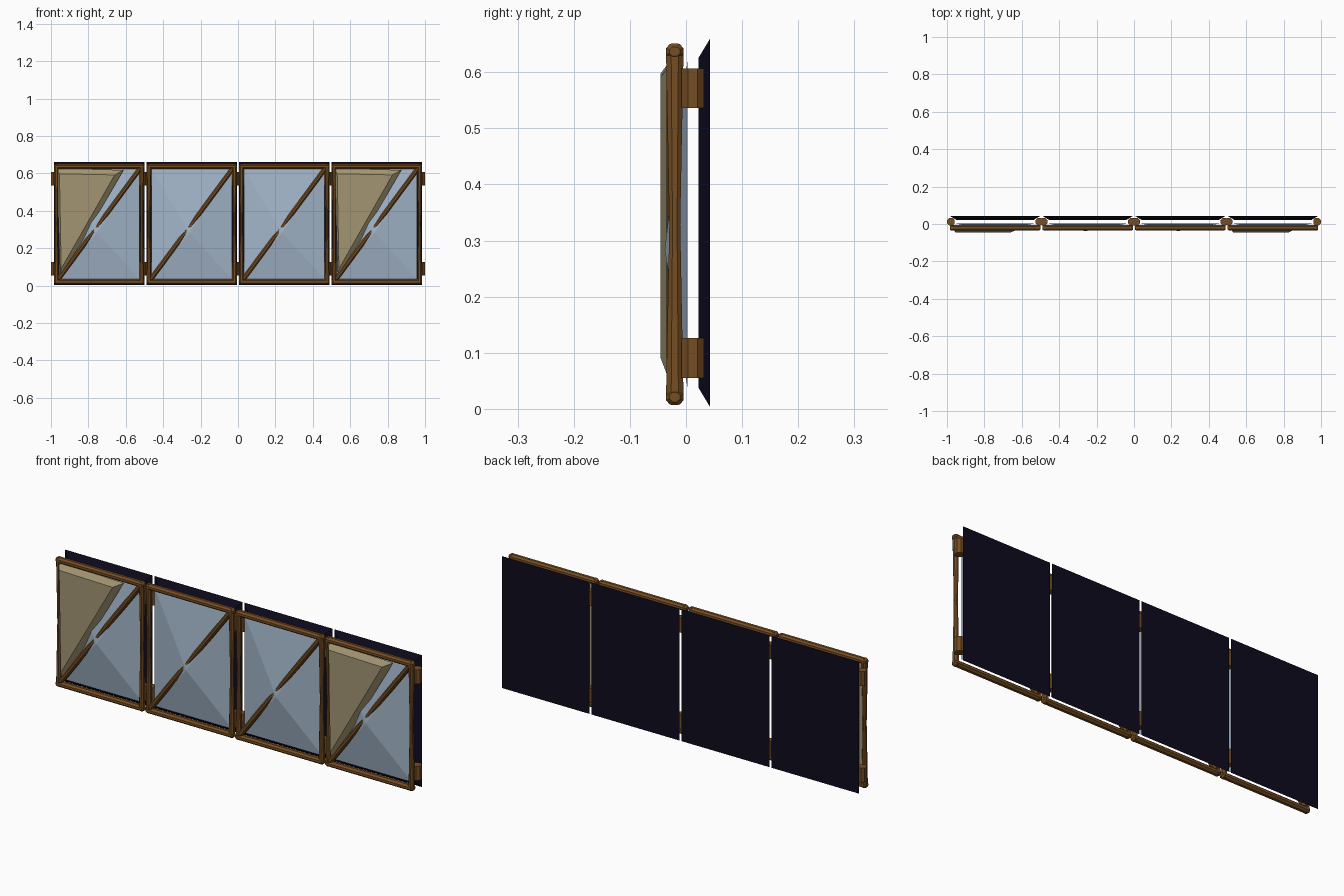
import bpy, bmesh, math
from mathutils import Vector

cube = bpy.data.objects.get("Cube")
if cube:
    bpy.data.objects.remove(cube, do_unlink=True)


def material(name, rgb, rough=0.6):
    m = bpy.data.materials.new(name)
    m.use_nodes = True
    m.diffuse_color = (*rgb, 1)
    bsdf = m.node_tree.nodes["Principled BSDF"]
    bsdf.inputs["Base Color"].default_value = (*rgb, 1)
    bsdf.inputs["Roughness"].default_value = rough
    return m


WOOD = material("brown wood", (0.18, 0.075, 0.016))
GLASS = material("pale blue glass", (0.36, 0.46, 0.58))
TAN = material("tan shutter", (0.36, 0.30, 0.17))
NAVY = material("dark navy", (0.004, 0.003, 0.012))


def loft(name, rings, mat, x=0):
    """Join equal rings of points into a closed solid."""
    bm = bmesh.new()
    loops = [[bm.verts.new(p) for p in ring] for ring in rings]
    n = len(loops[0])
    for a, b in zip(loops, loops[1:]):
        for i in range(n):
            j = (i + 1) % n
            bm.faces.new((a[i], a[j], b[j], b[i]))
    bm.faces.new(loops[0])
    bm.faces.new(loops[-1])
    bmesh.ops.remove_doubles(bm, verts=bm.verts, dist=1e-5)
    bmesh.ops.recalc_face_normals(bm, faces=bm.faces)
    mesh = bpy.data.meshes.new(name)
    bm.to_mesh(mesh)
    bm.free()
    mesh.materials.append(mat)
    ob = bpy.data.objects.new(name, mesh)
    ob.location.x = x
    bpy.context.collection.objects.link(ob)
    return ob


def bar(name, a, b, r, depth, x, waist=1.0):
    """Eight-sided bar lying in the panel plane, with chamfered ends."""
    a, b = Vector(a), Vector(b)
    d = (b - a).normalized()
    out = Vector((0, 1, 0))
    side = d.cross(out)
    length = (b - a).length
    stations = [(0, 0.6), (0.008, 1), (length * 0.5, waist),
                (length - 0.008, 1), (length, 0.6)]
    rings = []
    for dist, s in stations:
        ring = []
        for k in range(8):
            t = math.pi * (k + 0.5) / 4
            ring.append(a + d * dist + side * r * s * math.cos(t)
                        + out * depth * s * math.sin(t))
        rings.append(ring)
    return loft(name, rings, WOOD, x)


def rect(hw, z0, z1, y):
    return [(-hw, y, z0), (hw, y, z0), (hw, y, z1), (-hw, y, z1)]


PITCH, HALF = 0.495, 0.2425
LOW, HIGH = 0.021, 0.637
FY = -0.02

for i in range(4):
    x = (i - 1.5) * PITCH
    n = f"_{i + 1}"

    # Frame of four bars
    for z, label in ((LOW, "bottom"), (HIGH, "top")):
        bar(f"frame_{label}{n}", (-HALF, FY, z), (HALF, FY, z), 0.015, 0.017, x)
    for s, label in ((-1, "right"), (1, "left")):
        e = s * (HALF - 0.014)
        bar(f"frame_{label}{n}", (e, FY, 0.008), (e, FY, 0.65), 0.014, 0.017, x, 0.62)

        # Hinge barrels behind each side of the frame
        for z, level in ((0.055, "lower"), (0.536, "upper")):
            rings = [[(s * 0.2365 + 0.022 * math.cos(math.pi * (k + 0.5) / 4),
                       0.012 + 0.022 * math.sin(math.pi * (k + 0.5) / 4), h)
                      for k in range(8)] for h in (z, z + 0.071)]
            loft(f"hinge_{label}_{level}{n}", rings, WOOD, x)

    # Diagonal brace
    bar(f"diagonal_brace{n}", (-0.222, FY, 0.03), (0.222, FY, 0.63), 0.013, 0.016, x)

    # Pane rising to a point
    loft(f"pane{n}", [rect(0.215, 0.035, 0.625, 0.003),
                      [(-0.012, -0.038, 0.283)] * 4], GLASS, x)

    # Back board with sloped edges
    loft(f"back_board{n}", [rect(0.242, 0.003, 0.66, 0.043),
                            rect(0.207, 0.038, 0.625, 0.022)], NAVY, x)

    # Triangular shutter on the outer panels
    if i in (0, 3):
        outer = [(-0.227, 0.627), (0.131, 0.618), (-0.208, 0.035)]
        inner = [(-0.212, 0.598), (0.083, 0.592), (-0.203, 0.09)]
        loft(f"shutter{n}", [[(px, -0.024, pz) for px, pz in outer],
                             [(px, -0.045, pz) for px, pz in inner]], TAN, x)
